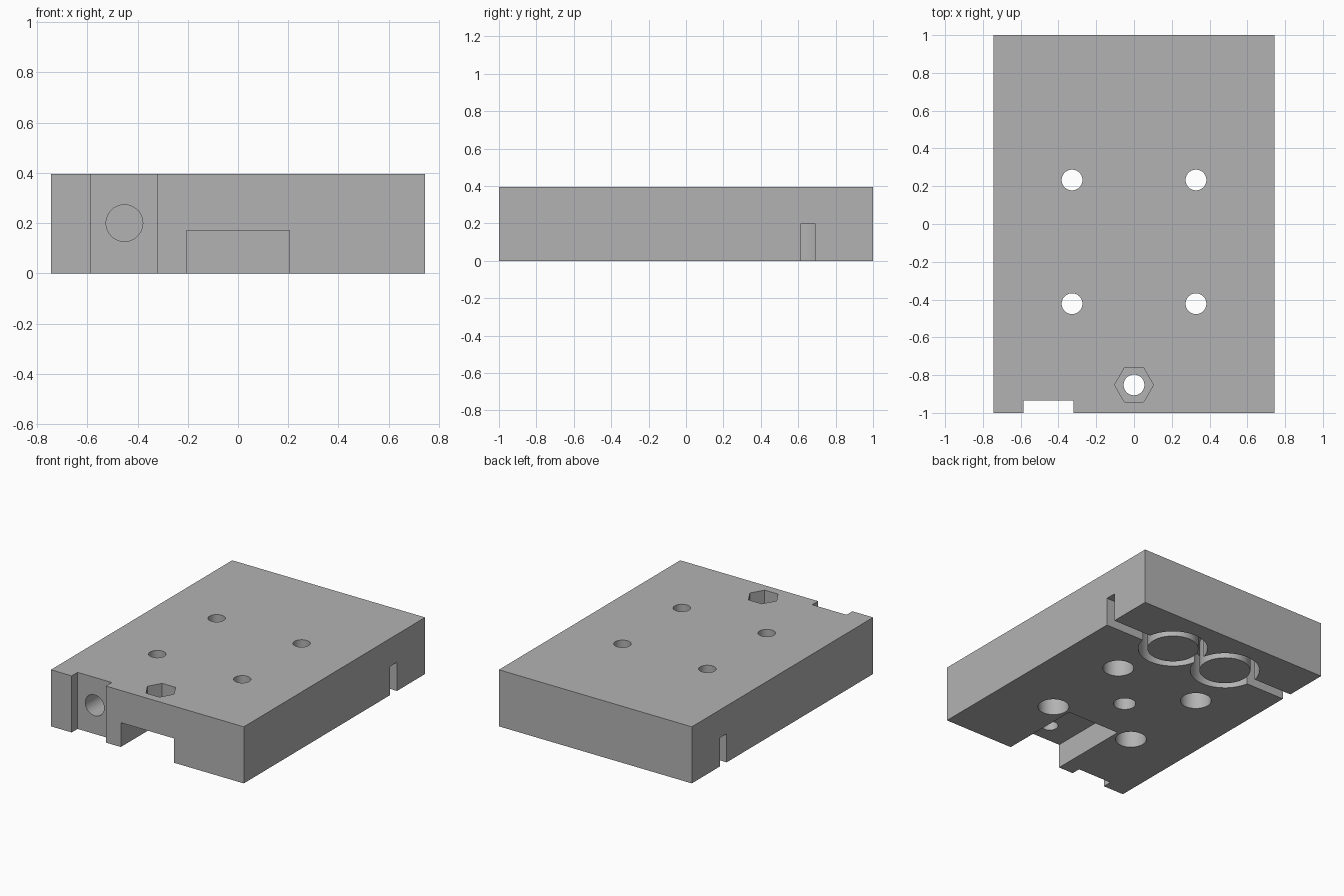
import bpy
from math import pi, radians

cube = bpy.data.objects.get("Cube")
if cube:
    bpy.data.objects.remove(cube, do_unlink=True)

HALF_X, HALF_Y, HEIGHT = 0.745, 1.0, 0.395
cutters = []


def box(name, x, y, z):
    """Box from (min, max) ranges on each axis."""
    ranges = (x, y, z)
    bpy.ops.mesh.primitive_cube_add(size=1, location=[sum(r) / 2 for r in ranges])
    obj = bpy.context.object
    obj.name = name
    obj.scale = [r[1] - r[0] for r in ranges]
    bpy.ops.object.transform_apply(location=True, rotation=False, scale=True)
    return obj


def post(name, x, y, z, radius, sides=64, turn=0.0):
    """Upright cylinder or prism over a height range."""
    bpy.ops.mesh.primitive_cylinder_add(
        vertices=sides, radius=radius, depth=z[1] - z[0],
        location=(x, y, sum(z) / 2), rotation=(0, 0, turn))
    obj = bpy.context.object
    obj.name = name
    return obj


def combine(tool, operation="DIFFERENCE"):
    """Add a boolean with the tool to the block."""
    mod = block.modifiers.new(tool.name, "BOOLEAN")
    mod.operation = operation
    mod.solver = "EXACT"
    mod.object = tool
    tool.hide_render = True
    cutters.append(tool)


# Main block
block = box("mounting_block", (-HALF_X, HALF_X), (-HALF_Y, HALF_Y), (0, HEIGHT))

# Front recess with a round bore, and the open notch underneath
combine(box("front_recess", (-0.585, -0.32), (-1.1, -0.935), (-0.1, 0.5)))
bpy.ops.mesh.primitive_cylinder_add(
    vertices=64, radius=0.073, depth=0.5,
    location=(-0.452, -0.8, 0.2), rotation=(pi / 2, 0, 0))
bpy.context.object.name = "front_bore"
combine(bpy.context.object)
combine(box("front_notch", (-0.205, 0.205), (-1.1, -0.41), (-0.1, 0.17)))

# Nut pocket and its screw hole
combine(post("nut_pocket", 0, -0.852, (HEIGHT - 0.11, 0.5), 0.103, 6, pi / 2))
combine(post("nut_hole", 0, -0.852, (-0.1, 0.5), 0.055))

# Four screw holes, counterbored from below
for x in (-0.328, 0.328):
    for y in (-0.422, 0.233):
        combine(post("screw_hole", x, y, (-0.1, 0.5), 0.055))
        combine(post("counterbore", x, y, (-0.1, 0.2), 0.1))

# Blind hole between the screws
combine(post("centre_hole", 0, -0.095, (-0.1, 0.2), 0.072))

# Cross channel that loops around two round islands
combine(box("cross_channel", (-0.9, 0.9), (0.615, 0.69), (-0.1, 0.2)))
for x in (-0.22, 0.22):
    combine(post("loop_pocket", x, 0.655, (-0.1, 0.2), 0.225))
for x in (-0.22, 0.22):
    combine(post("loop_island", x, 0.655, (0, 0.25), 0.165), "UNION")

# Bake the cuts and drop the tools
deps = bpy.context.evaluated_depsgraph_get()
mesh = bpy.data.meshes.new_from_object(block.evaluated_get(deps))
block.modifiers.clear()
block.data = mesh
for tool in cutters:
    bpy.data.objects.remove(tool, do_unlink=True)

# Material and shading
grey = bpy.data.materials.new("plain_grey")
grey.use_nodes = True
colour = (0.45, 0.45, 0.45, 1)
grey.diffuse_color = colour
grey.node_tree.nodes["Principled BSDF"].inputs["Base Color"].default_value = colour
mesh.materials.clear()
mesh.materials.append(grey)
bpy.ops.object.select_all(action="DESELECT")
block.select_set(True)
bpy.context.view_layer.objects.active = block
bpy.ops.object.shade_smooth_by_angle(angle=radians(30))
